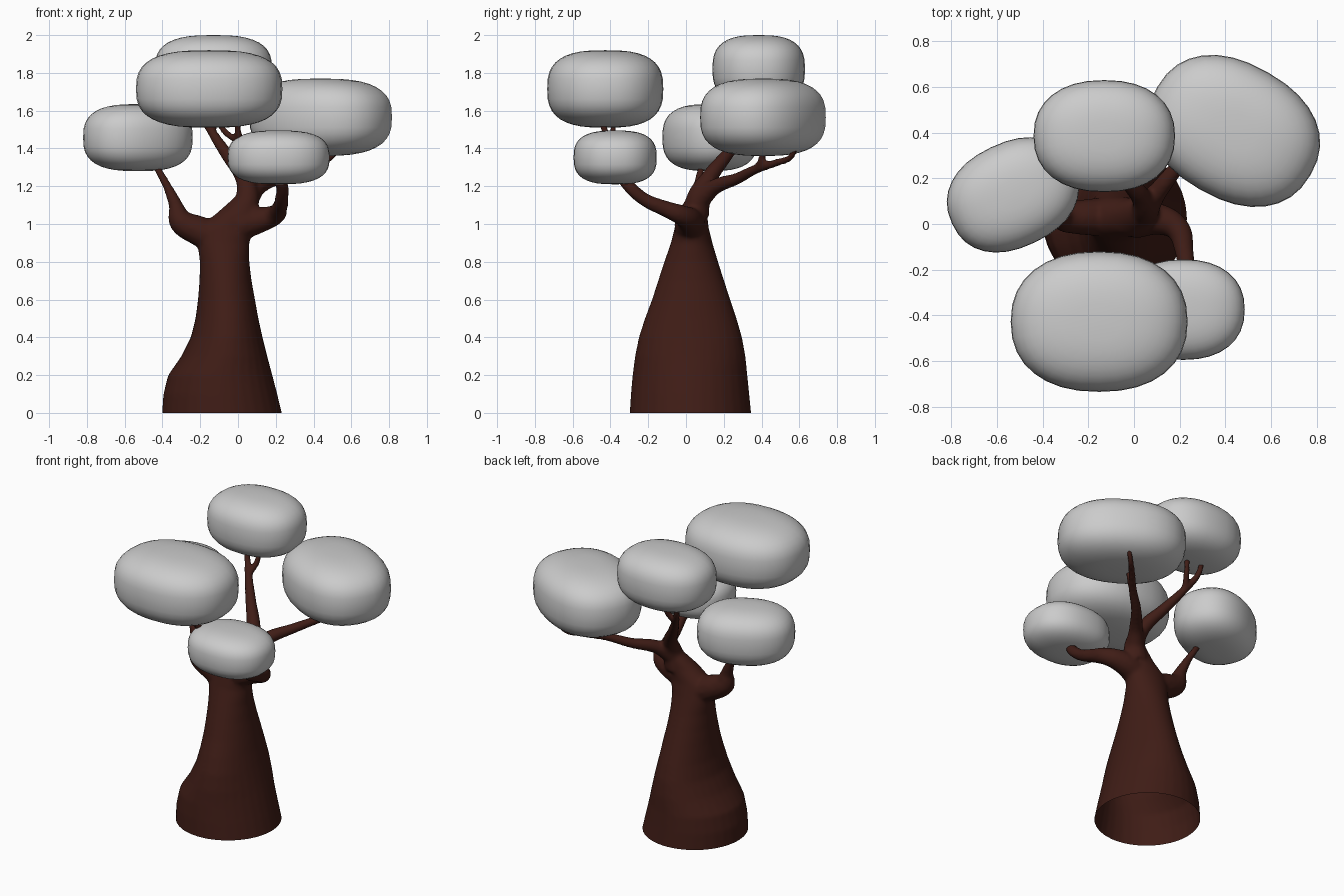
import bpy, bmesh, math
from mathutils import Matrix, Vector

if "Cube" in bpy.data.objects:
    bpy.data.objects.remove(bpy.data.objects["Cube"])


def spow(v, e):
    return math.copysign(abs(v) ** e, v)


# Foliage clump: a squarish ellipsoid, turned about z and fitted to its bounds
def clump(name, lo, hi, angle=0.0, ratio=1.0):
    bm = bmesh.new()
    bmesh.ops.create_uvsphere(bm, u_segments=32, v_segments=20, radius=1)
    for v in bm.verts:
        lat = math.asin(max(-1, min(1, v.co.z)))
        lon = math.atan2(v.co.y, v.co.x)
        c = spow(math.cos(lat), 0.72)
        v.co = (ratio * c * spow(math.cos(lon), 0.88),
                c * spow(math.sin(lon), 0.88),
                spow(math.sin(lat), 0.72))
    bm.transform(Matrix.Rotation(math.radians(angle), 4, 'Z'))
    half = [max(abs(v.co[i]) for v in bm.verts) for i in range(3)]
    for v in bm.verts:
        v.co = Vector([(lo[i] + hi[i]) / 2 + v.co[i] / half[i] * (hi[i] - lo[i]) / 2
                       for i in range(3)])
    for f in bm.faces:
        f.smooth = True
    me = bpy.data.meshes.new(name)
    bm.to_mesh(me)
    bm.free()
    bpy.context.collection.objects.link(bpy.data.objects.new(name, me))


clump("foliage_front", (-0.54, -0.735, 1.51), (0.235, -0.12, 1.92))
clump("foliage_back", (-0.44, 0.14, 1.64), (0.18, 0.63, 2.0))
clump("foliage_right", (0.06, 0.075, 1.36), (0.815, 0.74, 1.77), -30, 1.3)
clump("foliage_left", (-0.82, -0.125, 1.28), (-0.24, 0.38, 1.635), 25, 1.3)
clump("foliage_small", (-0.055, -0.595, 1.21), (0.485, -0.155, 1.495))

wood = bmesh.new()

# Trunk: oval rings given as z, x min, x max, y min, y max
trunk = [(-0.08, -0.405, 0.25, -0.30, 0.355), (0, -0.402, 0.232, -0.298, 0.345),
         (0.1, -0.395, 0.208, -0.292, 0.335), (0.2, -0.37, 0.182, -0.283, 0.325),
         (0.3, -0.30, 0.155, -0.27, 0.315), (0.4, -0.25, 0.13, -0.25, 0.297),
         (0.5, -0.225, 0.108, -0.218, 0.268), (0.6, -0.212, 0.09, -0.18, 0.235),
         (0.7, -0.204, 0.072, -0.148, 0.202), (0.8, -0.202, 0.06, -0.115, 0.17),
         (0.9, -0.215, 0.06, -0.08, 0.14), (0.98, -0.21, 0.08, -0.06, 0.12),
         (1.06, -0.11, 0.10, -0.045, 0.112), (1.14, -0.02, 0.10, 0.005, 0.115)]
SEG = 32
rings = []
for z, x0, x1, y0, y1 in trunk:
    rings.append([wood.verts.new(((x0 + x1) / 2 + (x1 - x0) / 2 * math.cos(2 * math.pi * i / SEG),
                                  (y0 + y1) / 2 + (y1 - y0) / 2 * math.sin(2 * math.pi * i / SEG), z))
                  for i in range(SEG)])
for a, b in zip(rings, rings[1:]):
    for i in range(SEG):
        j = (i + 1) % SEG
        wood.faces.new((a[i], a[j], b[j], b[i]))
wood.faces.new(rings[0][::-1])
wood.faces.new(rings[-1])


# Branch: a tapered tube through points x, y, z, radius
def branch(points):
    cu = bpy.data.curves.new("branch", 'CURVE')
    cu.dimensions = '3D'
    cu.bevel_depth = 1.0
    cu.bevel_resolution = 4
    cu.use_fill_caps = True
    sp = cu.splines.new('BEZIER')
    sp.resolution_u = 8
    sp.bezier_points.add(len(points) - 1)
    for bp, (x, y, z, r) in zip(sp.bezier_points, points):
        bp.co = (x, y, z)
        bp.radius = r
        bp.handle_left_type = bp.handle_right_type = 'AUTO'
    ob = bpy.data.objects.new("branch", cu)
    bpy.context.collection.objects.link(ob)
    dg = bpy.context.evaluated_depsgraph_get()
    me = bpy.data.meshes.new_from_object(ob.evaluated_get(dg))
    wood.from_mesh(me)
    bpy.data.objects.remove(ob)
    bpy.data.meshes.remove(me)


# Left limb
branch([(-0.10, 0.03, 0.92, 0.09), (-0.21, 0.03, 0.965, 0.08), (-0.30, 0.03, 1.015, 0.068),
        (-0.33, 0.04, 1.10, 0.037), (-0.375, 0.06, 1.20, 0.024), (-0.425, 0.08, 1.29, 0.02),
        (-0.47, 0.10, 1.37, 0.016)])
# Front right limb, running up through the small clump to the front clump
branch([(0.0, 0.02, 0.99, 0.085), (0.11, 0.02, 1.02, 0.07), (0.19, -0.02, 1.045, 0.055),
        (0.22, -0.12, 1.085, 0.042), (0.23, -0.22, 1.13, 0.036), (0.23, -0.31, 1.21, 0.034),
        (0.16, -0.37, 1.31, 0.028), (0.02, -0.41, 1.43, 0.022), (-0.01, -0.45, 1.56, 0.017)])
branch([(0.02, -0.41, 1.43, 0.02), (-0.06, -0.39, 1.48, 0.018), (-0.12, -0.38, 1.56, 0.015)])
# Back limb and its fork
branch([(0.03, 0.05, 1.05, 0.075), (0.05, 0.07, 1.15, 0.062), (0.03, 0.12, 1.24, 0.045),
        (-0.06, 0.22, 1.37, 0.034), (-0.14, 0.31, 1.49, 0.025), (-0.19, 0.37, 1.58, 0.02),
        (-0.21, 0.39, 1.69, 0.016)])
branch([(-0.14, 0.31, 1.49, 0.022), (-0.11, 0.36, 1.57, 0.019), (-0.10, 0.38, 1.70, 0.016)])
# Right limb and its fork
branch([(0.05, 0.07, 1.13, 0.06), (0.11, 0.15, 1.195, 0.042), (0.21, 0.27, 1.24, 0.032),
        (0.32, 0.37, 1.29, 0.026), (0.42, 0.48, 1.325, 0.021), (0.50, 0.56, 1.36, 0.018),
        (0.53, 0.58, 1.42, 0.015)])
branch([(0.32, 0.37, 1.29, 0.022), (0.37, 0.40, 1.34, 0.02), (0.39, 0.41, 1.43, 0.016)])

# Fuse trunk and limbs into one smooth skin
me = bpy.data.meshes.new("raw_wood")
wood.to_mesh(me)
wood.free()
raw = bpy.data.objects.new("raw_wood", me)
bpy.context.collection.objects.link(raw)
rm = raw.modifiers.new("fuse", 'REMESH')
rm.mode = 'VOXEL'
rm.voxel_size = 0.011
sm = raw.modifiers.new("soften", 'SMOOTH')
sm.factor = 0.5
sm.iterations = 8
dg = bpy.context.evaluated_depsgraph_get()
fused = bpy.data.meshes.new_from_object(raw.evaluated_get(dg))
bpy.data.objects.remove(raw)

# Cut the trunk flat and open at the ground
bm = bmesh.new()
bm.from_mesh(fused)
bmesh.ops.bisect_plane(bm, geom=bm.verts[:] + bm.edges[:] + bm.faces[:], dist=1e-5,
                       plane_co=(0, 0, 0), plane_no=(0, 0, 1), clear_inner=True)
for f in bm.faces:
    f.smooth = True
bm.to_mesh(fused)
bm.free()
fused.name = "trunk_and_branches"
bark = bpy.data.materials.new("bark")
bark.diffuse_color = (0.05, 0.012, 0.008, 1)
bark.use_nodes = True
bark.node_tree.nodes["Principled BSDF"].inputs["Base Color"].default_value = bark.diffuse_color
fused.materials.clear()
fused.materials.append(bark)
bpy.context.collection.objects.link(bpy.data.objects.new("trunk_and_branches", fused))
